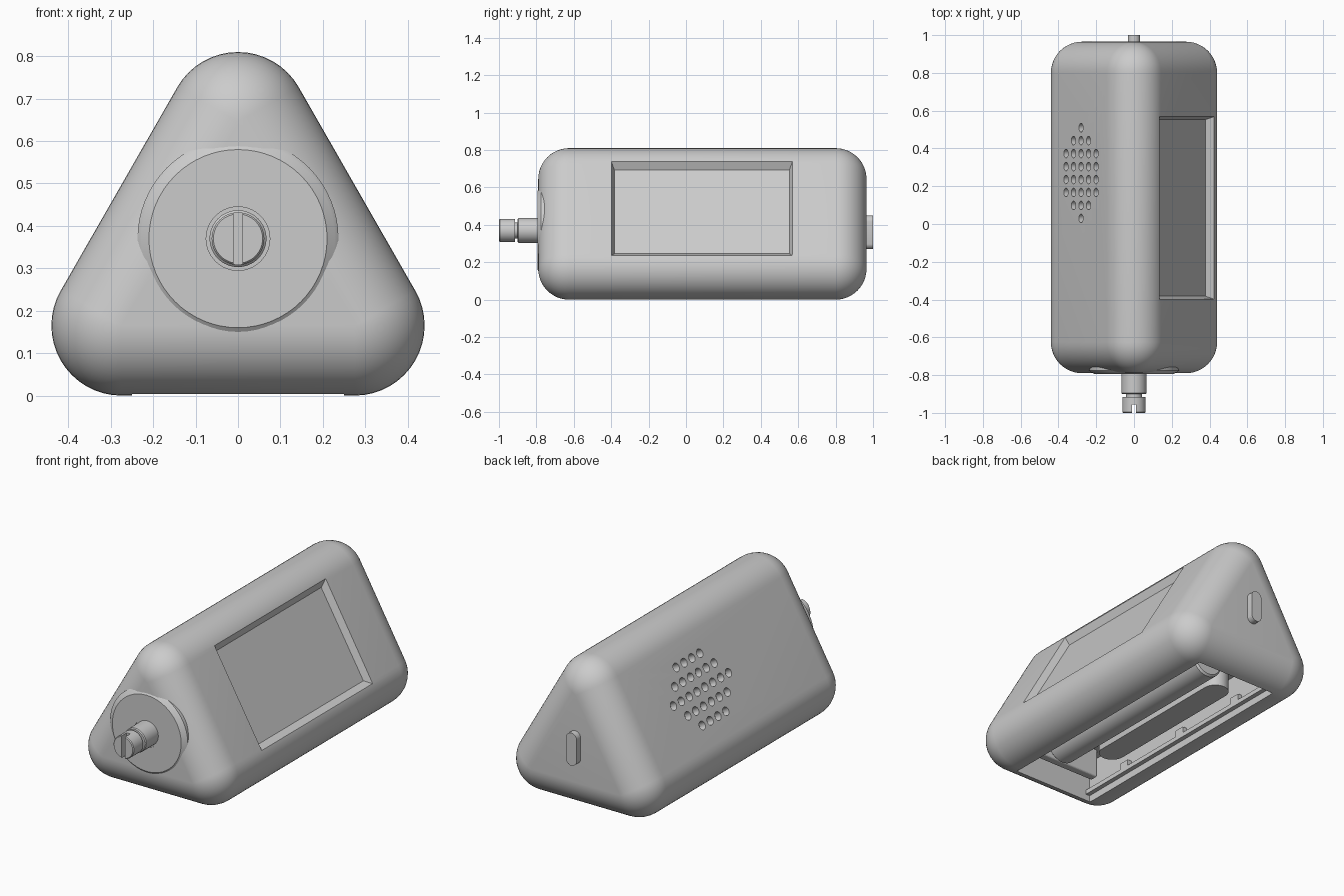
import bpy, bmesh, math
from mathutils import Matrix, Vector

if "Cube" in bpy.data.objects:
    bpy.data.objects.remove(bpy.data.objects["Cube"])

grey = bpy.data.materials.new("light_grey")
grey.use_nodes = True
COLOUR = (0.6, 0.6, 0.6, 1)
grey.diffuse_color = COLOUR
grey.node_tree.nodes["Principled BSDF"].inputs["Base Color"].default_value = COLOUR

R = 0.165                      # edge radius of the case
FRONT, BACK = -0.79, 0.965
AXIS_Z = 0.37                  # height of the shaft


def finish(name, bm):
    bmesh.ops.recalc_face_normals(bm, faces=bm.faces)
    mesh = bpy.data.meshes.new(name)
    bm.to_mesh(mesh)
    bm.free()
    mesh.materials.append(grey)
    ob = bpy.data.objects.new(name, mesh)
    bpy.context.collection.objects.link(ob)
    return ob


def activate(ob):
    bpy.ops.object.select_all(action='DESELECT')
    ob.select_set(True)
    bpy.context.view_layer.objects.active = ob


def smooth(ob, angle=35):
    activate(ob)
    bpy.ops.object.shade_smooth_by_angle(angle=math.radians(angle))


def cut(ob, cutter):
    cutter.hide_render = True
    mod = ob.modifiers.new("cut", 'BOOLEAN')
    mod.operation, mod.solver, mod.object = 'DIFFERENCE', 'EXACT', cutter
    activate(ob)
    bpy.ops.object.modifier_apply(modifier=mod.name)
    bpy.data.objects.remove(cutter)


def box(name, x, y, z, bevel=0):
    bm = bmesh.new()
    size = [b - a for a, b in (x, y, z)]
    mid = [(a + b) / 2 for a, b in (x, y, z)]
    bmesh.ops.create_cube(bm, size=1, matrix=Matrix.Translation(mid) @ Matrix.Diagonal((*size, 1)))
    if bevel:
        bmesh.ops.bevel(bm, geom=bm.edges[:], offset=bevel, segments=4, profile=0.5, affect='EDGES')
    return finish(name, bm)


def lathe(name, profile, x=0, z=AXIS_Z, steps=64):
    """Revolve (radius, y) points around a lengthwise axis."""
    bm = bmesh.new()
    verts = [bm.verts.new((x + r, y, z)) for r, y in profile]
    edges = [bm.edges.new(pair) for pair in zip(verts, verts[1:])]
    bmesh.ops.spin(bm, geom=verts + edges, cent=(x, 0, z), axis=(0, 1, 0),
                   angle=math.tau, steps=steps, use_duplicate=False)
    bmesh.ops.remove_doubles(bm, verts=bm.verts, dist=0.0001)
    ob = finish(name, bm)
    smooth(ob)
    return ob


def pill(name, axis, mid, half, r, lo, hi):
    """Capsule outline, long along z (axis 'y') or along y (axis 'z')."""
    bm = bmesh.new()
    ring = []
    for i in range(33):
        for_end = 1 if i <= 16 else -1
        a = math.pi * i / 16 - (math.pi / 16 if i > 16 else 0)
        a = math.pi * (i if i <= 16 else i - 1) / 16
        u, v = r * math.cos(a), r * math.sin(a) + for_end * half
        p = (mid[0] + u, lo, mid[1] + v) if axis == 'y' else (mid[0] + u, mid[1] + v, lo)
        ring.append(bm.verts.new(p))
    face = bm.faces.new(ring)
    out = bmesh.ops.extrude_face_region(bm, geom=[face])
    shift = (0, hi - lo, 0) if axis == 'y' else (0, 0, hi - lo)
    bmesh.ops.translate(bm, vec=shift, verts=[g for g in out["geom"] if isinstance(g, bmesh.types.BMVert)])
    bmesh.ops.remove_doubles(bm, verts=bm.verts, dist=0.0001)
    ob = finish(name, bm)
    smooth(ob)
    return ob


# Case: hull around six spheres makes a rounded triangular prism
bm = bmesh.new()
for y in (FRONT + R, BACK - R):
    for x, z in ((-0.275, R), (0.275, R), (0, 0.81 - R)):
        bmesh.ops.create_uvsphere(bm, u_segments=48, v_segments=24, radius=R,
                                  matrix=Matrix.Translation((x, y, z)) @ Matrix.Rotation(math.pi / 2, 4, 'X'))
hull = bmesh.ops.convex_hull(bm, input=bm.verts[:])
junk = {g for g in hull["geom_interior"] + hull["geom_unused"] if isinstance(g, bmesh.types.BMVert)}
bmesh.ops.delete(bm, geom=list(junk), context='VERTS')
bmesh.ops.dissolve_limit(bm, angle_limit=0.01, verts=bm.verts, edges=bm.edges)
case = finish("case", bm)


def side_frame(sign):
    """Matrix at the middle of a sloping side: x along slope, y along length, z outward."""
    n = Vector((sign * math.cos(math.pi / 6), 0, 0.5))
    y = Vector((0, 1, 0))
    m = Matrix((y.cross(n), y, n)).transposed().to_4x4()
    m.translation = Vector((0, 0, 0.325)) + n * 0.325
    return m


# Screen recess with sloping rim
bm = bmesh.new()
bmesh.ops.create_cube(bm, size=1)
for v in bm.verts:
    top = v.co.z > 0
    grow = 0.06 if top else 0
    v.co.x *= 0.515 + grow * 2
    v.co.y = v.co.y * (0.935 + grow) + 0.085
    v.co.z = 0.03 if top else -0.037
bm.transform(side_frame(1))
cut(case, finish("screen_cutter", bm))

# Speaker holes in a lozenge on the other side
bm = bmesh.new()
for row, count in enumerate((1, 3, 5, 5, 5, 5, 3, 1)):
    for col in range(count):
        spot = Vector(((col - (count - 1) / 2) * 0.08, 0.03 + row * 0.0685, 0))
        bmesh.ops.create_cone(bm, cap_ends=True, segments=16, radius1=0.023, radius2=0.023,
                              depth=0.08, matrix=Matrix.Translation(spot))
bm.transform(side_frame(-1))
cut(case, finish("speaker_cutter", bm))

# Open underside
cut(case, box("bay_cutter", (-0.25, 0.25), (-0.66, 0.83), (-0.1, 0.24)))
smooth(case)

# Front boss, threaded stem and slotted tip
lathe("front_boss", [(0, -0.7), (0.237, -0.7), (0.237, -0.776), (0.228, -0.785), (0.212, -0.793),
                     (0.21, -0.795), (0.075, -0.795), (0.075, -0.775), (0, -0.775)])
stem = lathe("control_shaft", [(0, -0.76), (0.067, -0.76), (0.067, -0.895), (0.062, -0.9), (0.042, -0.9),
                               (0.042, -0.915), (0.062, -0.915), (0.062, -0.995), (0.058, -1), (0, -1)])
cut(stem, box("slot_cutter", (-0.011, 0.011), (-1.1, -0.955), (0.2, 0.6)))
smooth(stem)

# Back button
pill("back_button", 'y', (0, 0.36), 0.057, 0.033, 0.94, 1.0)

# Battery bay contents
lathe("battery", [(0, -0.52), (0.04, -0.52), (0.04, -0.5), (0.085, -0.5), (0.095, -0.49),
                  (0.095, 0.69), (0.085, 0.7), (0, 0.7)], x=0.08, z=0.14, steps=48)
pill("battery_holder", 'z', (-0.12, 0.1), 0.42, 0.07, 0.1, 0.24)
for y in (-0.56, 0.75):
    box("holder_end", (-0.2, 0.2), (y - 0.025, y + 0.025), (0.08, 0.25), 0.01)
for side in (-1, 1):
    inner, outer = sorted((side * 0.225, side * 0.26))
    box("cover_rail", (inner, outer), (-0.67, 0.84), (0.04, 0.065))
    for y in (-0.35, 0.1, 0.55):
        box("rail_clip", (inner, outer), (y - 0.03, y + 0.03), (0.065, 0.1))
